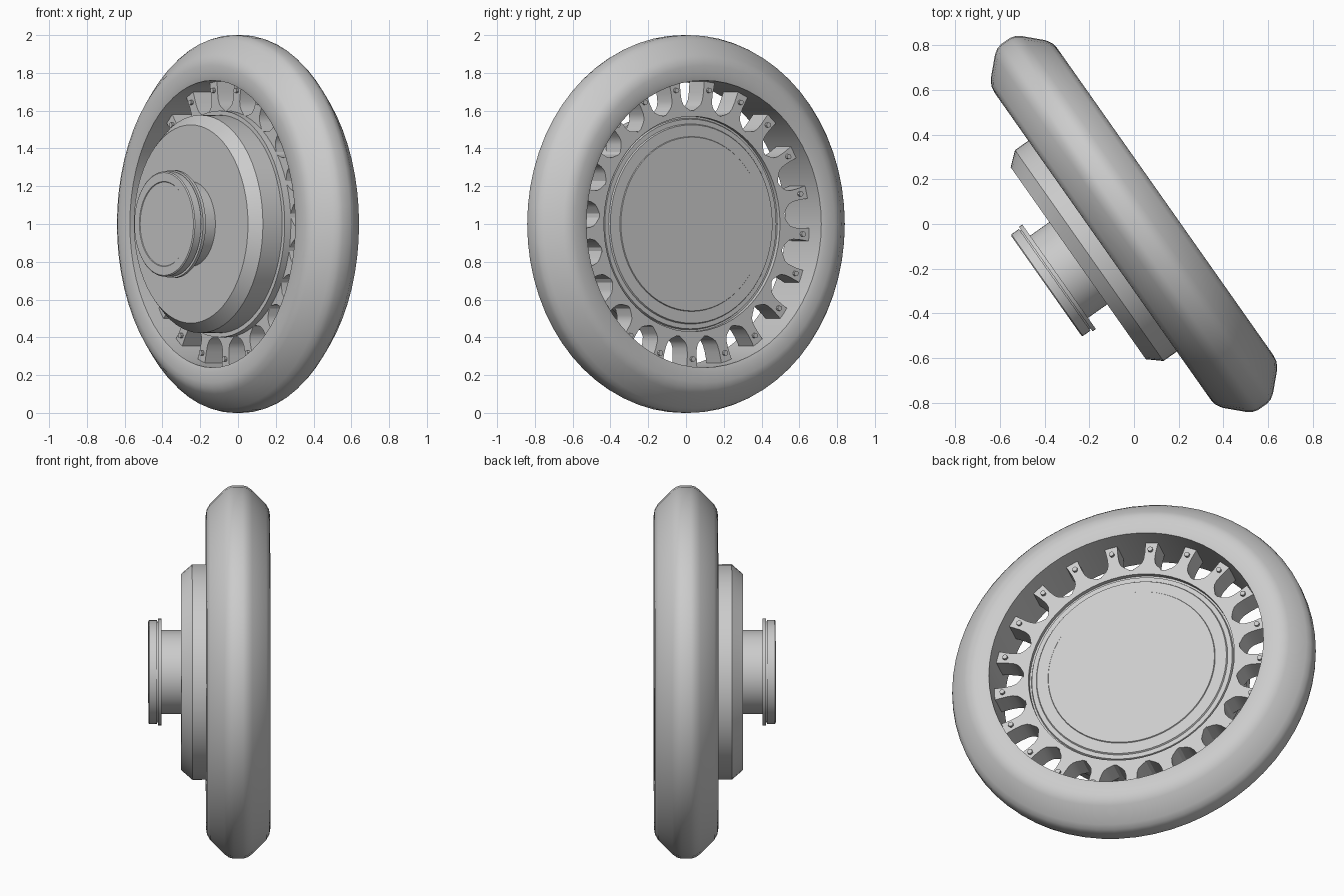
import bpy, bmesh, math
from mathutils import Matrix, Vector

if "Cube" in bpy.data.objects:
    bpy.data.objects.remove(bpy.data.objects["Cube"])

# One plain grey for the whole wheel
GREY = (0.6, 0.6, 0.6, 1)
mat = bpy.data.materials.new("plain_grey")
mat.use_nodes = True
mat.diffuse_color = GREY
mat.node_tree.nodes["Principled BSDF"].inputs["Base Color"].default_value = GREY

# Wheel frame: local z is the axle, local y is up
axle = Vector((-0.818, -0.576, 0)).normalized()
up = Vector((0, 0, 1))
side = up.cross(axle)
frame = Matrix((side, up, axle)).transposed().to_4x4()
frame.translation = (0, 0, 1)


def finish(bm, name, angle=30):
    bmesh.ops.remove_doubles(bm, verts=bm.verts, dist=1e-5)
    bmesh.ops.recalc_face_normals(bm, faces=bm.faces)
    mesh = bpy.data.meshes.new(name)
    bm.transform(frame)
    bm.to_mesh(mesh)
    bm.free()
    mesh.materials.append(mat)
    ob = bpy.data.objects.new(name, mesh)
    bpy.context.collection.objects.link(ob)
    bpy.ops.object.select_all(action='DESELECT')
    ob.select_set(True)
    bpy.context.view_layer.objects.active = ob
    bpy.ops.object.shade_smooth_by_angle(angle=math.radians(angle))
    return ob


def lathe(name, profile, closed=False, segs=64, angle=30):
    """Turn a profile of (along axle, radius) points around the axle."""
    bm = bmesh.new()
    verts = [bm.verts.new((0, r, u)) for u, r in profile]
    pairs = list(zip(verts, verts[1:]))
    if closed:
        pairs.append((verts[-1], verts[0]))
    edges = [bm.edges.new(p) for p in pairs]
    bmesh.ops.spin(bm, geom=verts + edges, cent=(0, 0, 0), axis=(0, 0, 1),
                   angle=2 * math.pi, steps=segs)
    return finish(bm, name, angle)


# Tyre: rounded crown, sloping shoulders, flat sidewalls, straight bore
half = [(0.165, 0.76), (0.172, 0.785), (0.172, 0.84), (0.167, 0.87),
        (0.15, 0.9), (0.075, 0.975), (0.05, 0.993), (0.025, 1.0)]
lathe("tyre", half + [(-u, r) for u, r in reversed(half)], closed=True, angle=40)

# Hub drum with chamfered front and stepped back cover
lathe("hub_drum", [(-0.055, 0), (-0.055, 0.46), (-0.05, 0.463), (-0.05, 0.525),
                   (-0.042, 0.53), (-0.042, 0.555), (-0.03, 0.56), (-0.03, 0.577),
                   (0.245, 0.577), (0.305, 0.525), (0.305, 0)])

# Collar that carries the spokes
lathe("spoke_collar", [(-0.055, 0.57), (-0.055, 0.6), (0.12, 0.6), (0.12, 0.57)],
      closed=True)

# Axle stub, flange and end cap
lathe("axle_stub", [(0.3, 0), (0.3, 0.225), (0.42, 0.225), (0.42, 0)])
lathe("axle_flange", [(0.41, 0), (0.41, 0.286), (0.428, 0.286), (0.428, 0.27),
                      (0.434, 0.27), (0.434, 0.278), (0.475, 0.278), (0.48, 0.272),
                      (0.48, 0.225), (0.477, 0.222), (0.477, 0)])

# Spokes flared at both ends, with a small bolt on each face
COUNT = 21
BACK, FRONT = -0.055, 0.08
outline = [(0.035, 0.765), (0.03, 0.70), (0.031, 0.66), (0.038, 0.635),
           (0.05, 0.62), (0.08, 0.595)]
outline += [(-x, r) for x, r in reversed(outline)]
spokes, bolts = bmesh.new(), bmesh.new()
for i in range(COUNT):
    turn = Matrix.Rotation((i + 0.5) * 2 * math.pi / COUNT, 4, 'Z')
    face = spokes.faces.new([spokes.verts.new(turn @ Vector((x, r, BACK)))
                             for x, r in outline])
    result = bmesh.ops.extrude_face_region(spokes, geom=[face], use_keep_orig=True)
    moved = [g for g in result["geom"] if isinstance(g, bmesh.types.BMVert)]
    bmesh.ops.translate(spokes, verts=moved, vec=(0, 0, FRONT - BACK))
    for u in (BACK, FRONT):
        bmesh.ops.create_cone(bolts, cap_ends=True, segments=8, radius1=0.014,
                              radius2=0.014, depth=0.03,
                              matrix=turn @ Matrix.Translation((0, 0.715, u)))
finish(spokes, "spokes")
finish(bolts, "spoke_bolts")
